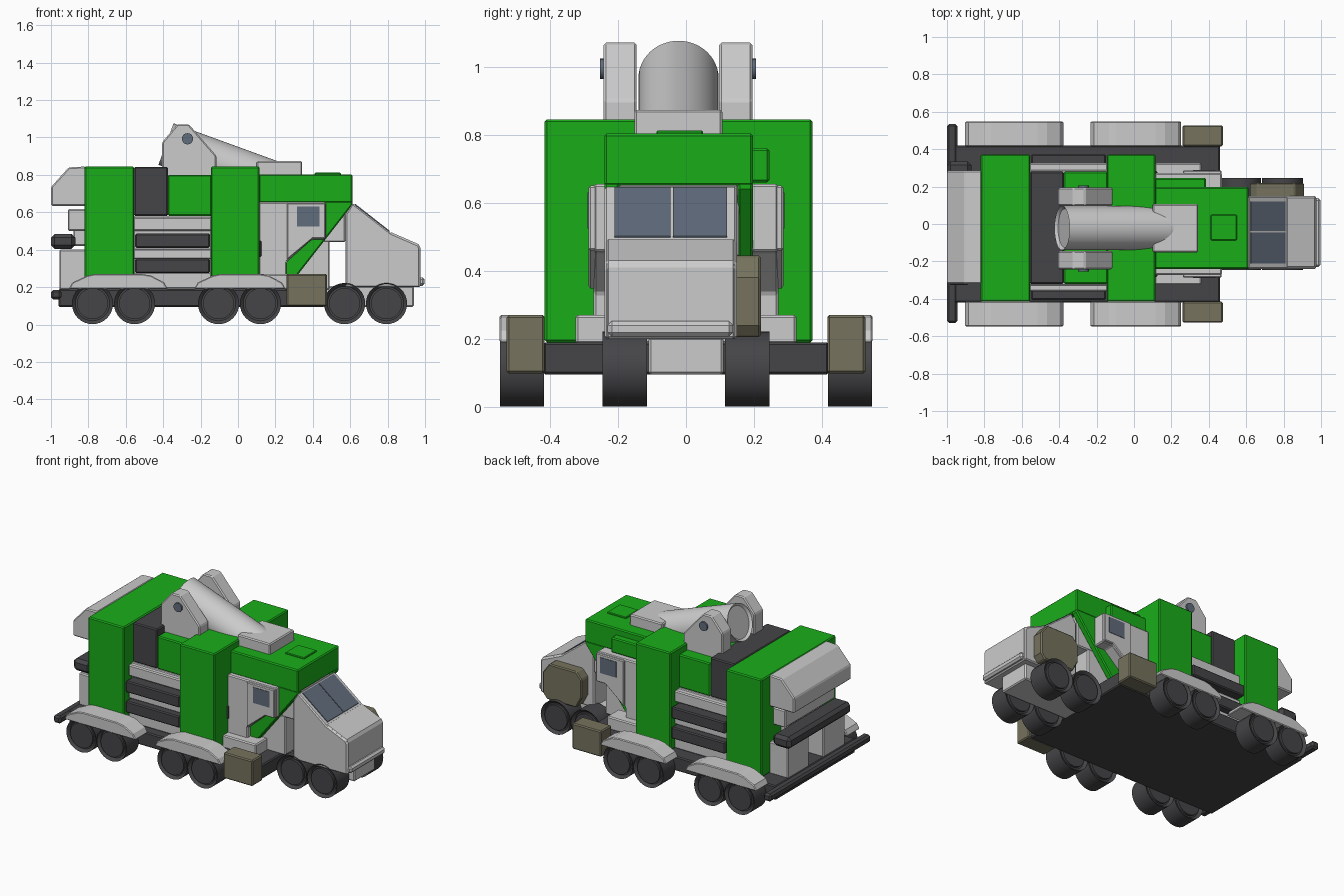
import bpy, bmesh, math
from mathutils import Matrix


def material(name, rgb):
    m = bpy.data.materials.new(name)
    m.diffuse_color = (*rgb, 1)
    return m


GREEN = material("green_paint", (0.01, 0.42, 0.01))
DARK = material("dark_metal", (0.06, 0.06, 0.065))
KHAKI = material("khaki", (0.18, 0.17, 0.11))
GLASS = material("glass", (0.12, 0.15, 0.2))


def finish(name, bm, mat=None, bevel=0.0):
    bmesh.ops.recalc_face_normals(bm, faces=bm.faces)
    me = bpy.data.meshes.new(name)
    bm.to_mesh(me)
    bm.free()
    ob = bpy.data.objects.new(name, me)
    bpy.context.collection.objects.link(ob)
    if mat:
        me.materials.append(mat)
    if bevel:
        b = ob.modifiers.new("bevel", 'BEVEL')
        b.width, b.segments = bevel, 1
        b.limit_method, b.angle_limit = 'ANGLE', math.radians(40)
    return ob


def prism(name, pts, y0, y1, mat=None, bevel=0.007):
    """Extrude an x-z profile from y0 to y1."""
    bm = bmesh.new()
    face = bm.faces.new([bm.verts.new((x, y0, z)) for x, z in pts])
    ext = bmesh.ops.extrude_face_region(bm, geom=[face])["geom"]
    bmesh.ops.translate(bm, vec=(0, y1 - y0, 0),
                        verts=[v for v in ext if isinstance(v, bmesh.types.BMVert)])
    return finish(name, bm, mat, bevel)


def box(name, x0, x1, y0, y1, z0, z1, mat=None, bevel=0.007):
    return prism(name, [(x0, z0), (x1, z0), (x1, z1), (x0, z1)], y0, y1, mat, bevel)


def cylinder(name, x, y, z, r, depth, mat=None, segs=32, axis=Matrix.Rotation(math.pi / 2, 4, 'X'), inset=0):
    """Cylinder along y by default; inset > 0 sinks both caps."""
    bm = bmesh.new()
    bmesh.ops.create_cone(bm, cap_ends=True, segments=segs, radius1=r, radius2=r, depth=depth,
                          matrix=Matrix.Translation((x, y, z)) @ axis)
    if inset:
        caps = [f for f in bm.faces if len(f.verts) > 4]
        bmesh.ops.inset_individual(bm, faces=caps, thickness=inset, depth=-inset)
    ob = finish(name, bm, mat)
    bpy.context.view_layer.objects.active = ob
    ob.select_set(True)
    bpy.ops.object.shade_smooth_by_angle(angle=math.radians(35))
    ob.select_set(False)
    return ob


# Chassis and bumpers
box("chassis", -0.96, 0.46, -0.42, 0.42, 0.095, 0.19, DARK)
box("cab_frame", 0.44, 0.94, -0.11, 0.11, 0.095, 0.205)
box("rear_lower_bumper", -1.0, -0.945, -0.53, 0.535, 0.135, 0.185, DARK, 0.012)
box("rear_upper_bumper", -1.0, -0.87, -0.325, 0.335, 0.405, 0.485, DARK, 0.02)

# Wheels, fenders and side boxes, mirrored on both sides
for s, side in ((-1, "front"), (1, "back")):
    for i, x in enumerate((-0.778, -0.553, -0.104, 0.12, 0.57, 0.794)):
        y = s * (0.18 if i > 3 else 0.482)
        cylinder(f"tyre_{side}_{i}", x, y, 0.112, 0.11, 0.13, DARK, inset=0.018)
        cylinder(f"hub_{side}_{i}", x, y, 0.112, 0.083, 0.125, DARK, 24)
    for i, (a, b) in enumerate(((-0.905, -0.375), (-0.235, 0.255))):
        prism(f"fender_{side}_{i}", [(a, 0.19), (a + 0.02, 0.225), (a + 0.1, 0.262), (a + 0.14, 0.27),
                                     (b - 0.14, 0.27), (b - 0.09, 0.262), (b - 0.02, 0.225), (b, 0.19)],
              s * 0.415, s * 0.548, bevel=0.005)
    box(f"storage_box_{side}", 0.26, 0.475, s * 0.415, s * 0.527, 0.098, 0.27, KHAKI)

# Green body bands
for name, a, b in (("rear_band", -0.82, -0.555), ("middle_band", -0.145, 0.115)):
    box(name, a, b, -0.415, 0.372, 0.19, 0.845, GREEN)

# Core between the bands with side slats
box("core", -0.56, -0.14, -0.33, 0.29, 0.19, 0.58)
for i, (a, b) in enumerate(((0.19, 0.28), (0.35, 0.405), (0.5, 0.575))):
    box(f"grey_slat_{i}", -0.56, -0.14, -0.36, 0.325, a, b)
for i, (a, b) in enumerate(((0.275, 0.352), (0.41, 0.486))):
    box(f"dark_slat_{i}", -0.55, -0.15, -0.405, 0.372, a, b, DARK)
box("dark_upper_block", -0.556, -0.375, -0.32, 0.28, 0.58, 0.843, DARK)
box("green_upper_block", -0.375, -0.14, -0.32, 0.28, 0.58, 0.8, GREEN)

# Rear end
prism("rear_hood", [(-0.815, 0.845), (-0.905, 0.84), (-1.0, 0.735), (-1.0, 0.635), (-0.815, 0.635)], -0.32, 0.285)
box("rear_shelf", -0.91, -0.815, -0.28, 0.25, 0.5, 0.617)
box("rear_bumper_mount", -0.88, -0.815, -0.2, 0.17, 0.42, 0.51)
for i, (a, b) in enumerate(((-0.32, -0.09), (0.06, 0.285))):
    box(f"rear_panel_{i}", -0.955, -0.815, a, b, 0.185, 0.4)

# Forward crew section
box("front_roof", 0.11, 0.612, -0.24, 0.197, 0.65, 0.803, GREEN)
box("roof_hatch", 0.41, 0.55, -0.087, 0.05, 0.79, 0.812, GREEN, 0.004)
box("roof_side_strip", 0.11, 0.385, 0.19, 0.245, 0.66, 0.76, GREEN)
box("crew_core", 0.11, 0.575, -0.2, 0.155, 0.44, 0.655)
box("neck_column", 0.11, 0.49, -0.2, 0.155, 0.185, 0.45)
strut = [(0.612, 0.66), (0.612, 0.64), (0.315, 0.26), (0.25, 0.26), (0.25, 0.4), (0.45, 0.66)]
door = [(0.11, 0.655), (0.47, 0.655), (0.47, 0.455), (0.395, 0.455), (0.26, 0.335), (0.26, 0.19), (0.11, 0.19)]
for s, side, edge in ((-1, "front", -0.24), (1, "back", 0.197)):
    prism(f"strut_{side}", strut, edge, edge - s * 0.045, GREEN)
    prism(f"side_panel_{side}", door, s * 0.19, s * 0.272)
    prism(f"door_{side}", [(0.262, 0.65), (0.468, 0.65), (0.468, 0.46), (0.4, 0.46), (0.262, 0.345)],
          s * 0.26, s * 0.286, bevel=0.005)
    box(f"door_window_{side}", 0.315, 0.435, s * 0.28, s * 0.289, 0.525, 0.63, GLASS, 0)
    box(f"dark_vent_{side}", 0.11, 0.125, s * 0.2, s * 0.284, 0.36, 0.45, DARK)
    box(f"step_{side}", 0.11, 0.36, s * 0.2, s * 0.325, 0.185, 0.27)

# Offset driver cab
cab = [(0.575, 0.2), (0.575, 0.59), (0.612, 0.65), (0.82, 0.488), (0.965, 0.425), (0.973, 0.405), (0.973, 0.2)]
prism("cab", cab, -0.24, 0.15)
prism("hood_plate", [(0.815, 0.2), (0.815, 0.495), (0.965, 0.43), (0.976, 0.41), (0.976, 0.2)], -0.235, 0.145)
box("cab_bumper", 0.965, 0.998, -0.23, 0.138, 0.207, 0.252, None, 0.012)
for i, (a, b) in enumerate(((-0.21, -0.045), (-0.038, 0.12))):
    prism(f"windshield_{i}", [(0.622, 0.635), (0.626, 0.646), (0.81, 0.502), (0.806, 0.492)], a, b, GLASS, 0)
prism("cab_side_box", [(0.62, 0.28), (0.66, 0.205), (0.88, 0.205), (0.908, 0.24), (0.908, 0.38), (0.86, 0.445),
                       (0.66, 0.445), (0.62, 0.4)], 0.14, 0.22, KHAKI)

# Roof barrel, its seat and the two brackets
tilt = math.radians(20)
length = 0.64
cylinder("roof_barrel", -0.385 + math.cos(tilt) * length / 2, -0.022, 0.965 - math.sin(tilt) * length / 2,
         0.118, length, None, 48, Matrix.Rotation(math.pi / 2 + tilt, 4, 'Y'), 0.015)
box("barrel_seat", 0.1, 0.343, -0.152, 0.107, 0.79, 0.873)
bracket = [(-0.405, 0.79), (-0.405, 0.975), (-0.325, 1.07), (-0.262, 1.07), (-0.115, 0.902), (-0.115, 0.79)]
for side, a, b, pin in (("front", -0.242, -0.145, -0.242), ("back", 0.097, 0.195, 0.195)):
    prism(f"barrel_bracket_{side}", bracket, a, b)
    cylinder(f"bracket_pin_{side}", -0.27, pin, 0.993, 0.03, 0.022, GLASS, 20)
